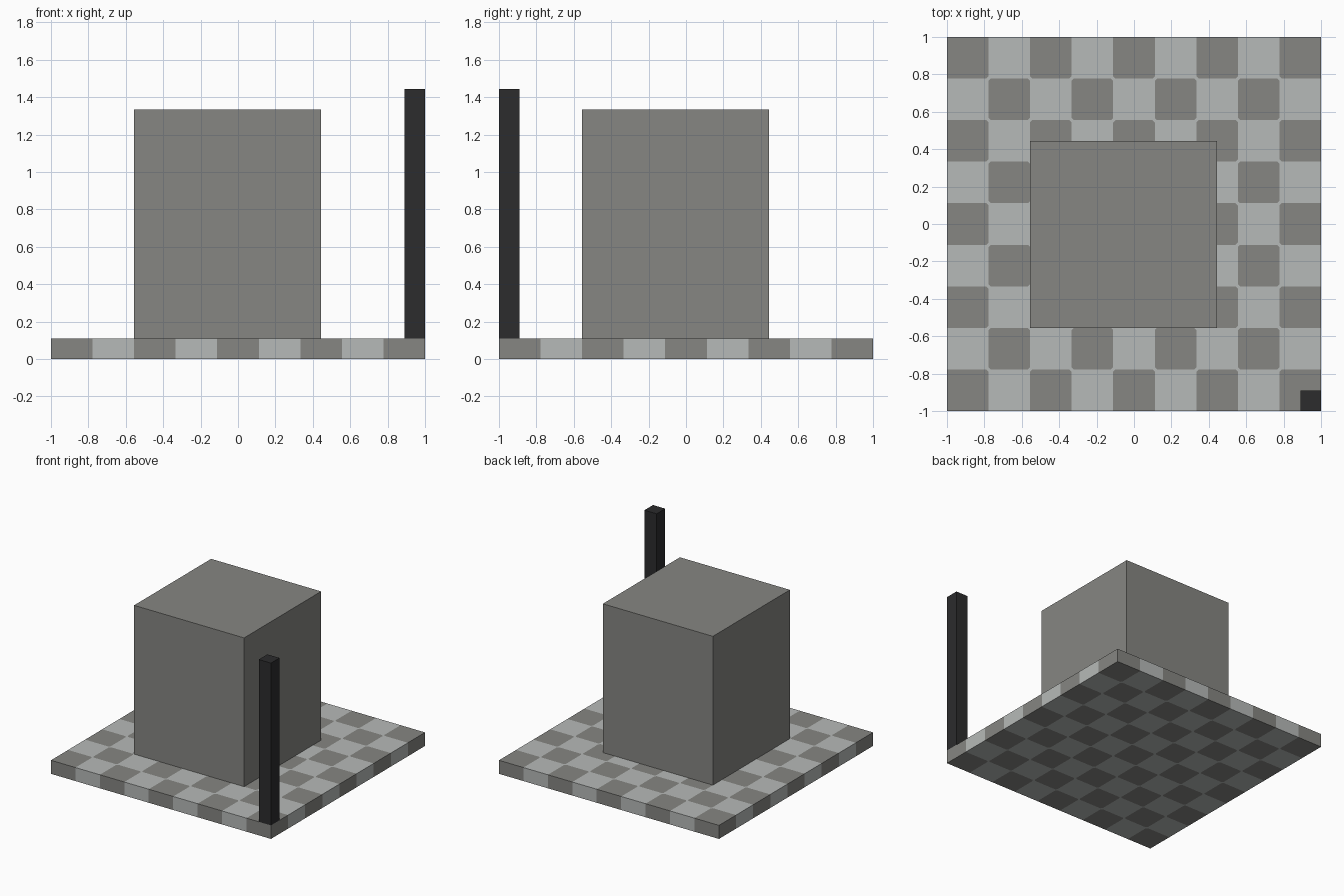
import bpy
import bmesh
from mathutils import Matrix, Vector

if "Cube" in bpy.data.objects:
    bpy.data.objects.remove(bpy.data.objects["Cube"], do_unlink=True)

U = 1 / 9      # one step of the layout; each tile is two steps wide
TILES = 9


def material(name, color):
    mat = bpy.data.materials.new(name)
    mat.use_nodes = True
    mat.diffuse_color = (*color, 1)
    mat.node_tree.nodes["Principled BSDF"].inputs["Base Color"].default_value = (*color, 1)
    return mat


stone = material("stone grey", (0.238, 0.238, 0.223))
pale = material("pale grey", (0.47, 0.49, 0.48))
black = material("charcoal", (0.025, 0.025, 0.026))


def add_object(name, bm, mats):
    mesh = bpy.data.meshes.new(name)
    bm.to_mesh(mesh)
    bm.free()
    for mat in mats:
        mesh.materials.append(mat)
    obj = bpy.data.objects.new(name, mesh)
    bpy.context.collection.objects.link(obj)
    return obj


def add_box(name, low, high, mat):
    low, high = Vector(low) * U, Vector(high) * U
    bm = bmesh.new()
    place = Matrix.Translation((low + high) / 2) @ Matrix.Diagonal((*(high - low), 1))
    bmesh.ops.create_cube(bm, size=1, matrix=place)
    return add_object(name, bm, [mat])


# Checkered floor slab: pale tiles join through small clipped corners
bm = bmesh.new()
bmesh.ops.create_grid(bm, x_segments=TILES, y_segments=TILES, size=1,
                      matrix=Matrix.Translation((0, 0, U)))
inner = [v for v in bm.verts if not v.is_boundary]
bmesh.ops.bevel(bm, geom=inner, offset=0.012, affect='VERTICES', segments=1, profile=0.5)
for face in bm.faces:
    center = face.calc_center_median()
    column, row = (int((c + 1) / (2 * U)) for c in center.xy)
    is_corner = face.calc_area() < U * U
    face.material_index = 1 if is_corner or (column + row) % 2 else 0
floor = add_object("checkered_floor", bm, [stone, pale])
slab = floor.modifiers.new("slab thickness", 'SOLIDIFY')
slab.thickness = U
slab.offset = -1

# Main block and corner post
add_box("main_block", (-5, -5, 1), (4, 4, 12), stone)
add_box("corner_post", (8, -9, 1), (9, -8, 13), black)
